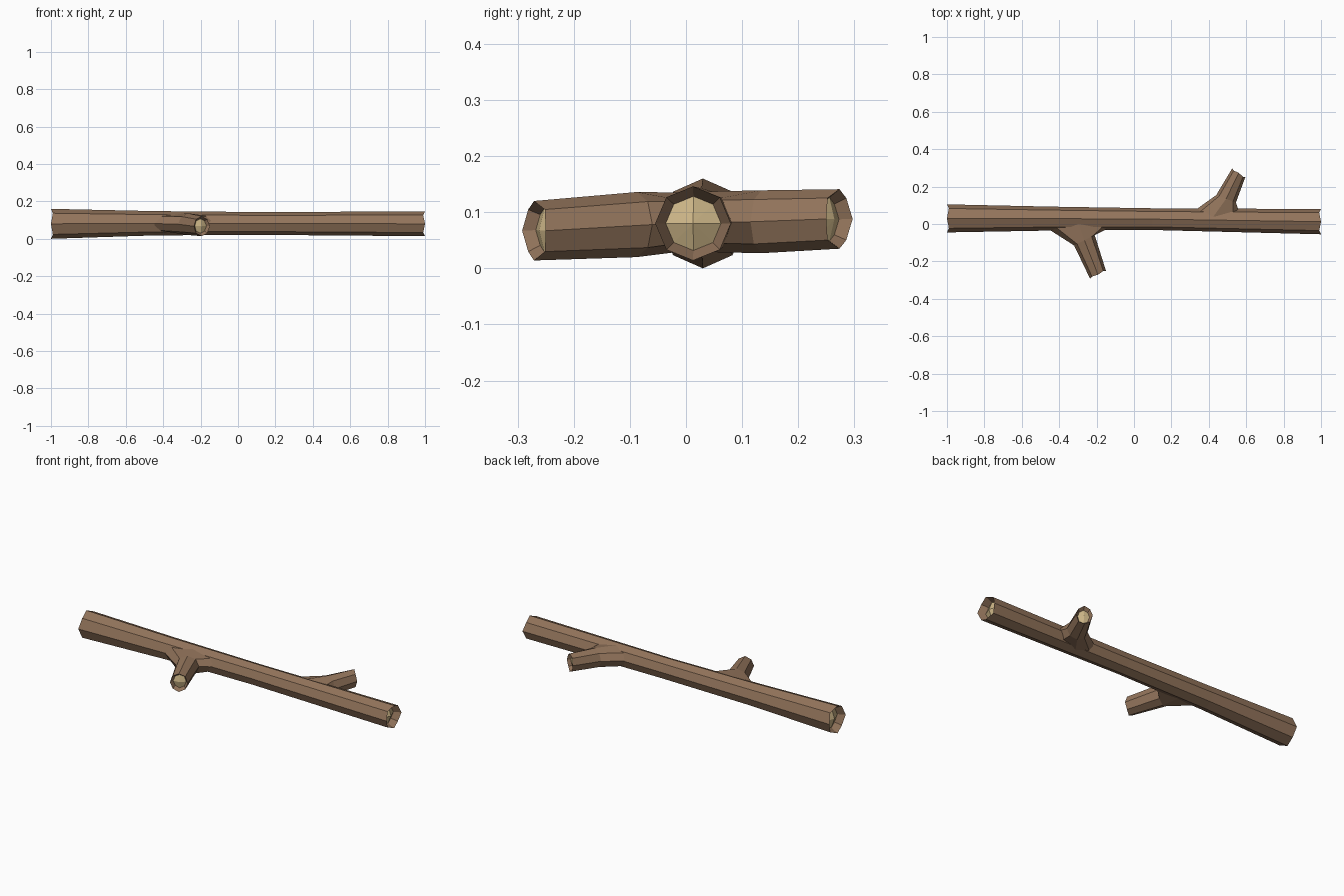
import bpy, bmesh, math
from mathutils import Vector

cube = bpy.data.objects.get("Cube")
if cube:
    bpy.data.objects.remove(cube)


def make_material(name, rgb):
    mat = bpy.data.materials.new(name)
    mat.use_nodes = True
    mat.diffuse_color = (*rgb, 1)
    mat.node_tree.nodes["Principled BSDF"].inputs["Base Color"].default_value = (*rgb, 1)
    return mat


bark = make_material("brown bark", (0.29, 0.175, 0.105))
wood = make_material("pale wood", (0.60, 0.46, 0.24))
SIDES = 8


def ring_points(a, b, z, half_height):
    """Octagon whose side corners lie at plan points a and b."""
    centre = Vector(((a[0] + b[0]) / 2, (a[1] + b[1]) / 2, z))
    side = Vector((b[0] - a[0], b[1] - a[1], 0)) / 2
    up = Vector((0, 0, half_height))
    angles = [math.tau * i / SIDES for i in range(SIDES)]
    return centre, [centre + side * math.cos(t) + up * math.sin(t) for t in angles]


def bridge(bm, first, second):
    for i in range(SIDES):
        j = (i + 1) % SIDES
        bm.faces.new((first[i], first[j], second[j], second[i]))


def cut_end(bm, rim, centre, outward, depth):
    """Bark funnel leading into a slightly domed pale wood core."""
    for v in rim[1::2]:
        v.co -= outward * depth * 0.25
    core = [bm.verts.new(centre + (v.co - centre) * 0.73 - outward * depth) for v in rim]
    bridge(bm, rim, core)
    tip = bm.verts.new(centre - outward * depth * 0.5)
    for i in range(SIDES):
        face = bm.faces.new((core[i], core[(i + 1) % SIDES], tip))
        face.material_index = 1


def build_limb(name, sections, depth, open_start):
    bm = bmesh.new()
    centres, rings = [], []
    for section in sections:
        centre, points = ring_points(*section)
        centres.append(centre)
        rings.append([bm.verts.new(p) for p in points])
    for first, second in zip(rings, rings[1:]):
        bridge(bm, first, second)
    cut_end(bm, rings[-1], centres[-1], (centres[-1] - centres[-2]).normalized(), depth)
    if open_start:
        cut_end(bm, rings[0], centres[0], (centres[0] - centres[1]).normalized(), depth)
    else:
        bm.faces.new(rings[0])
    bmesh.ops.recalc_face_normals(bm, faces=bm.faces)
    mesh = bpy.data.meshes.new(name)
    bm.to_mesh(mesh)
    bm.free()
    mesh.materials.append(bark)
    mesh.materials.append(wood)
    obj = bpy.data.objects.new(name, mesh)
    bpy.context.collection.objects.link(obj)
    return obj


# Main stick, tapering from the thick end
build_limb("trunk", [
    ((-1, -0.045), (-1, 0.105), 0.08, 0.08),
    ((-0.45, -0.035), (-0.45, 0.093), 0.083, 0.065),
    ((0.1, -0.032), (0.1, 0.084), 0.082, 0.061),
    ((1, -0.055), (1, 0.08), 0.08, 0.066),
], 0.04, True)

# Side branches flare where they join the trunk
build_limb("front_branch", [
    ((-0.50, 0.0), (-0.09, 0.0), 0.083, 0.052),
    ((-0.32, -0.115), (-0.21, -0.06), 0.078, 0.058),
    ((-0.235, -0.292), (-0.15, -0.25), 0.067, 0.053),
], 0.02, False)

build_limb("back_branch", [
    ((0.28, 0.04), (0.57, 0.04), 0.083, 0.054),
    ((0.44, 0.155), (0.545, 0.115), 0.083, 0.056),
    ((0.525, 0.297), (0.595, 0.25), 0.088, 0.053),
], 0.02, False)
